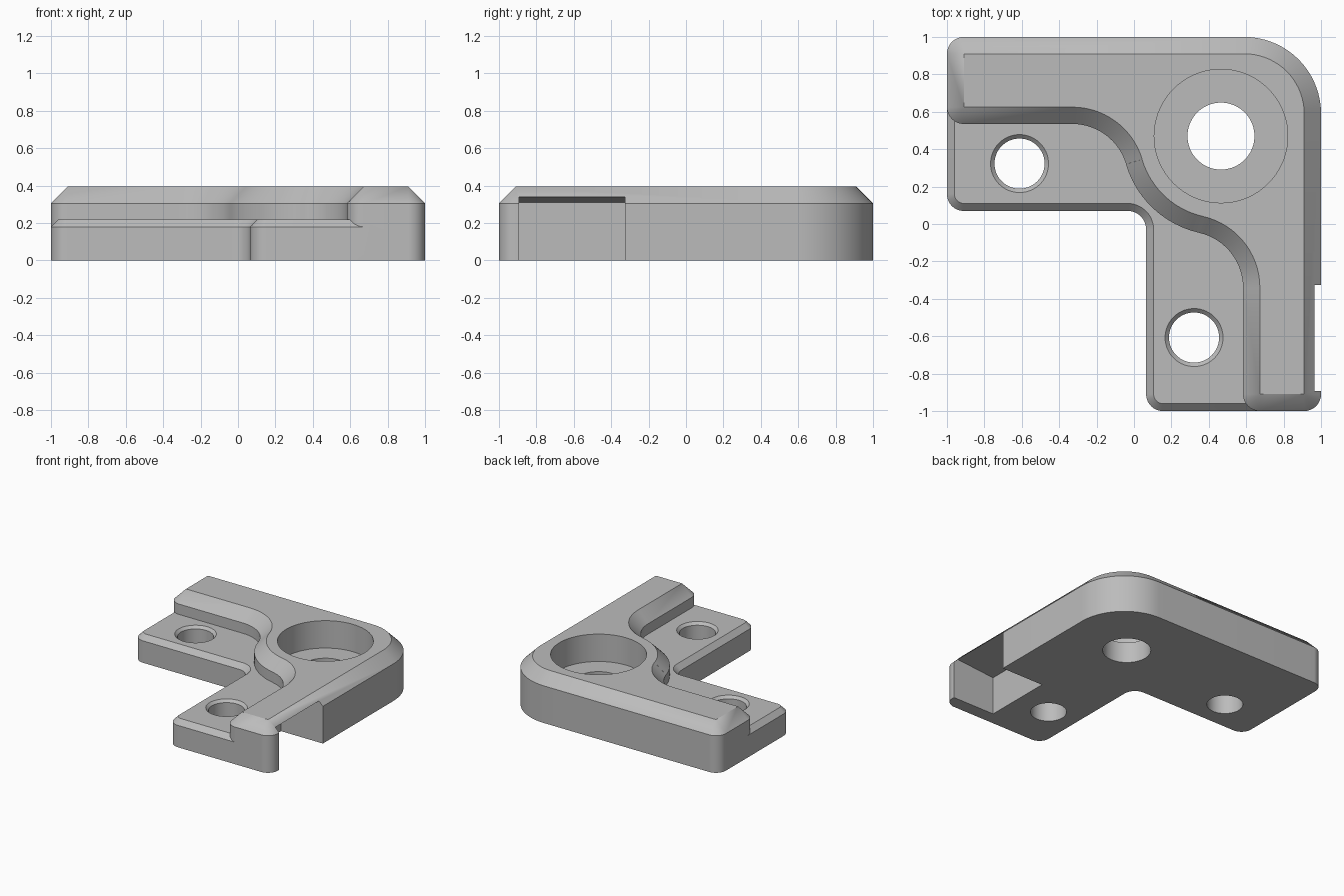
import bpy
import bmesh
from math import radians, cos, sin

cube = bpy.data.objects.get("Cube")
if cube:
    bpy.data.objects.remove(cube, do_unlink=True)

grey = bpy.data.materials.new("plain grey")
grey.use_nodes = True
colour = (0.5, 0.5, 0.5, 1)
grey.diffuse_color = colour
grey.node_tree.nodes["Principled BSDF"].inputs["Base Color"].default_value = colour


def outline(arcs, inset):
    """Closed loop of arcs joined by straight lines; rising angles are convex."""
    points = []
    for cx, cy, r, a0, a1 in arcs:
        radius = r - inset if a1 > a0 else r + inset
        steps = max(12, int(abs(a1 - a0) / 5))
        for i in range(steps + 1):
            a = radians(a0 + (a1 - a0) * i / steps)
            points.append((cx + radius * cos(a), cy + radius * sin(a)))
    return points


def add_object(name, bm):
    bmesh.ops.remove_doubles(bm, verts=bm.verts, dist=0.0005)
    bmesh.ops.recalc_face_normals(bm, faces=bm.faces)
    mesh = bpy.data.meshes.new(name)
    bm.to_mesh(mesh)
    bm.free()
    mesh.materials.append(grey)
    obj = bpy.data.objects.new(name, mesh)
    bpy.context.collection.objects.link(obj)
    return obj


def loft(name, arcs, levels):
    """Stack the outline at each (inset, height) level and close the ends."""
    bm = bmesh.new()
    rings = [[bm.verts.new((x, y, z)) for x, y in outline(arcs, inset)]
             for inset, z in levels]
    for low, high in zip(rings, rings[1:]):
        for i in range(len(low)):
            bm.faces.new((low[i - 1], low[i], high[i], high[i - 1]))
    bm.faces.new(rings[0][::-1])
    bm.faces.new(rings[-1])
    return add_object(name, bm)


def combine(target, tool, operation):
    tool.hide_render = True
    mod = target.modifiers.new(tool.name, "BOOLEAN")
    mod.operation = operation
    mod.solver = "EXACT"
    mod.object = tool
    bpy.context.view_layer.objects.active = target
    bpy.ops.object.modifier_apply(modifier=mod.name)
    bpy.data.objects.remove(tool, do_unlink=True)


# Raised wall with the winding inner edge and wide bevel
R = 0.09
wall = [
    (-0.91, 0.625, R, 180, 270),
    (-0.33, 0.235, 0.30, 90, 16.5),
    (0.465, 0.47, 0.53, 196.5, 257.3),
    (0.283, -0.34, 0.30, 77.3, 0),
    (0.673, -0.91, R, 180, 270),
    (0.91, -0.91, R, 270, 360),
    (0.59, 0.59, 0.41, 0, 90),
    (-0.91, 0.91, R, 90, 180),
]
bracket = loft("corner_bracket", wall, [(0, 0), (0, 0.305), (R, 0.395)])

# Low L-shaped mounting plate
plate = [
    (-0.91, 0.16, R, 180, 270),
    (-0.035, -0.03, 0.10, 90, 0),
    (0.155, -0.91, R, 180, 270),
    (0.71, -0.91, R, 270, 360),
    (0.71, 0.71, R, 0, 90),
    (-0.91, 0.71, R, 90, 180),
]
combine(bracket, loft("mounting_plate", plate, [(0, 0), (0, 0.18), (0.04, 0.22)]), "UNION")

# Counterbored corner hole
combine(bracket, loft("corner_bore", [(0.465, 0.47, 0.179, 0, 360)],
                      [(0, -0.1), (0, 0.17), (-0.178, 0.17), (-0.178, 0.6)]), "DIFFERENCE")

# Screw holes with a bevelled rim
for x, y in ((-0.612, 0.323), (0.321, -0.607)):
    combine(bracket, loft("screw_hole", [(x, y, 0.134, 0, 360)],
                          [(0, -0.1), (0, 0.199), (-0.021, 0.22), (-0.021, 0.6)]), "DIFFERENCE")

# Side pocket, open below, with a sloping ceiling
bm = bmesh.new()
profile = ((0.62, -0.1), (1.2, -0.1), (1.2, 0.361), (0.62, 0.31))
face = bm.faces.new([bm.verts.new((x, -0.893, z)) for x, z in profile])
side = bmesh.ops.extrude_face_region(bm, geom=[face])["geom"]
bmesh.ops.translate(bm, vec=(0, 0.566, 0),
                    verts=[v for v in side if isinstance(v, bmesh.types.BMVert)])
combine(bracket, add_object("side_pocket", bm), "DIFFERENCE")

# Smooth curves, sharp edges
bpy.ops.object.select_all(action="DESELECT")
bracket.select_set(True)
bpy.context.view_layer.objects.active = bracket
bpy.ops.object.shade_smooth_by_angle(angle=radians(25))
